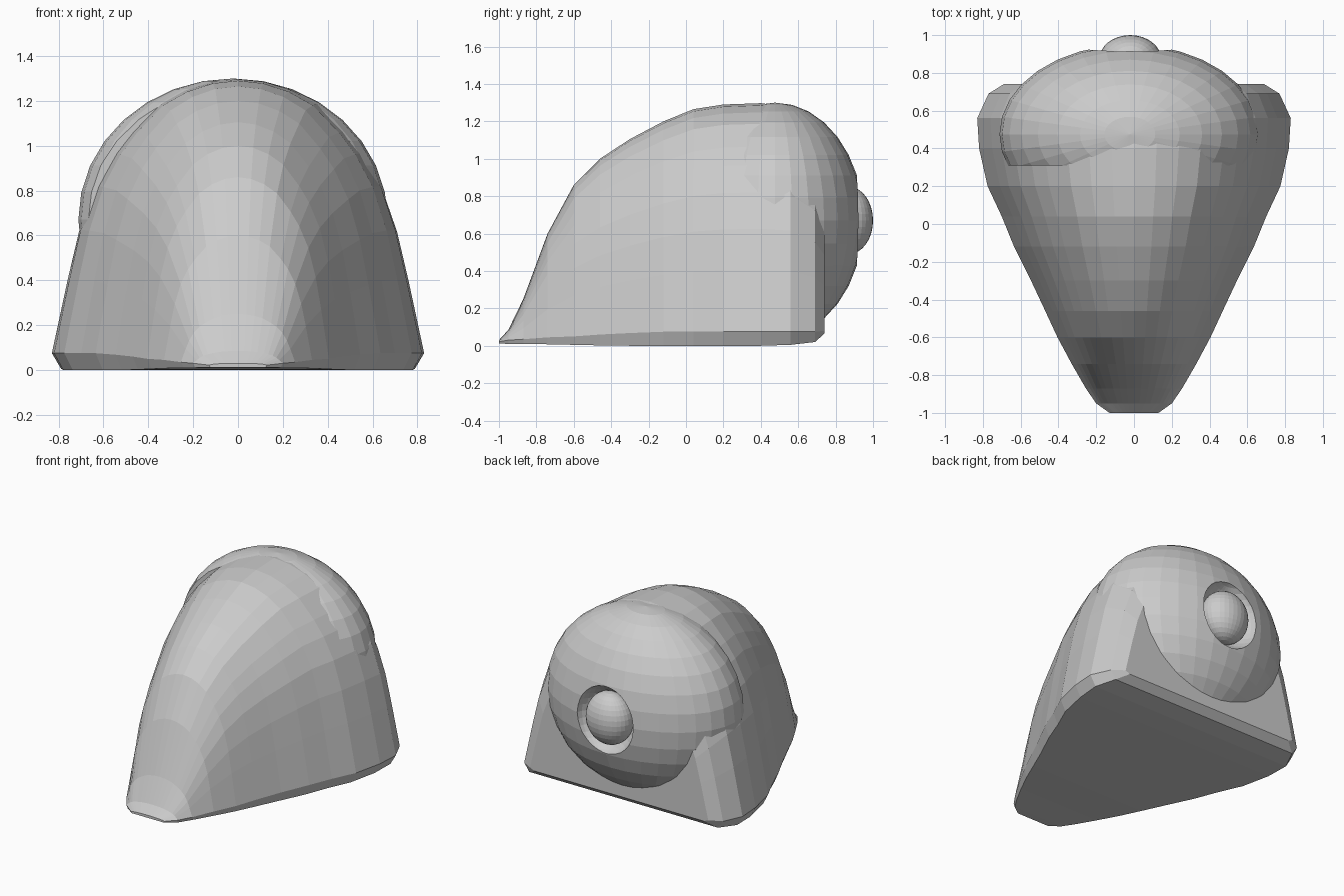
import bpy, bmesh
from mathutils import Matrix, Vector

if "Cube" in bpy.data.objects:
    bpy.data.objects.remove(bpy.data.objects["Cube"])

grey = bpy.data.materials.new("light grey")
grey.diffuse_color = (0.6, 0.6, 0.6, 1)
grey.use_nodes = True
grey.node_tree.nodes["Principled BSDF"].inputs["Base Color"].default_value = grey.diffuse_color


def finish(name, bm):
    bmesh.ops.recalc_face_normals(bm, faces=bm.faces)
    me = bpy.data.meshes.new(name)
    bm.to_mesh(me)
    bm.free()
    ob = bpy.data.objects.new(name, me)
    bpy.context.collection.objects.link(ob)
    me.materials.append(grey)
    return ob


def ellipsoid(name, centre, radii, seg, rings, cut_y=None):
    bm = bmesh.new()
    mat = Matrix.Translation(centre) @ Matrix.Diagonal((*radii, 1))
    bmesh.ops.create_uvsphere(bm, u_segments=seg, v_segments=rings, radius=1, matrix=mat)
    if cut_y is not None:
        geom = bm.verts[:] + bm.edges[:] + bm.faces[:]
        res = bmesh.ops.bisect_plane(bm, geom=geom, plane_co=(0, cut_y, 0),
                                     plane_no=(0, -1, 0), clear_outer=True)
        edges = [e for e in res["geom_cut"] if isinstance(e, bmesh.types.BMEdge)]
        bmesh.ops.contextual_create(bm, geom=edges)
    return finish(name, bm)


# Body shell: arched cross-section lofted from nose to back
arch = [(.916, .27), (.855, .45), (.775, .61), (.675, .73), (.58, .81),
        (.43, .91), (.29, .96), (.145, .99)]
# y, half width, height, underside z, lower edge z
sections = [(-1, .13, .03, .012, .022), (-.95, .2, .085, .01, .03), (-.87, .255, .25, .01, .035),
            (-.74, .33, .60, .008, .045), (-.6, .405, .86, .005, .05), (-.46, .47, 1.0, .002, .06),
            (-.3, .545, 1.105, 0, .068), (-.12, .635, 1.2, 0, .075), (.04, .70, 1.265, 0, .075),
            (.2, .775, 1.29, 0, .075), (.4, .82, 1.297, 0, .075), (.56, .83, 1.275, .005, .075),
            (.69, .77, 1.14, .02, .075), (.74, .69, .98, .065, .08)]
bm = bmesh.new()
rows = []
for y, w, h, zb, ze in sections:
    half = [(.95 * w, zb), (w, ze)] + [(s * w, ze + (h - ze) * t) for s, t in arch]
    loop = half + [(0, h)] + [(-x, z) for x, z in reversed(half)]
    rows.append([bm.verts.new((x, y, z)) for x, z in loop])
n = len(rows[0])
for a, b in zip(rows, rows[1:]):
    for i in range(n):
        j = (i + 1) % n
        bm.faces.new((a[i], a[j], b[j], b[i]))
bm.faces.new(rows[0])
bm.faces.new(rows[-1])
finish("body_shell", bm)

# Rear dome, cut flat at the front, with a cup-shaped socket
dome = ellipsoid("rear_dome", Vector((-.022, .475, .67)), (.69, .475, .63), 32, 16, .31)
cutter = ellipsoid("socket_cutter", Vector((-.02, .95, .67)), (.22, .16, .24), 32, 16)
cutter.hide_render = True
cutter.hide_viewport = True
mod = dome.modifiers.new("socket", 'BOOLEAN')
mod.operation = 'DIFFERENCE'
mod.solver = 'EXACT'
mod.object = cutter

# Ball seated in the socket
ellipsoid("socket_ball", Vector((-.02, .87, .67)), (.165, .13, .18), 32, 16)
